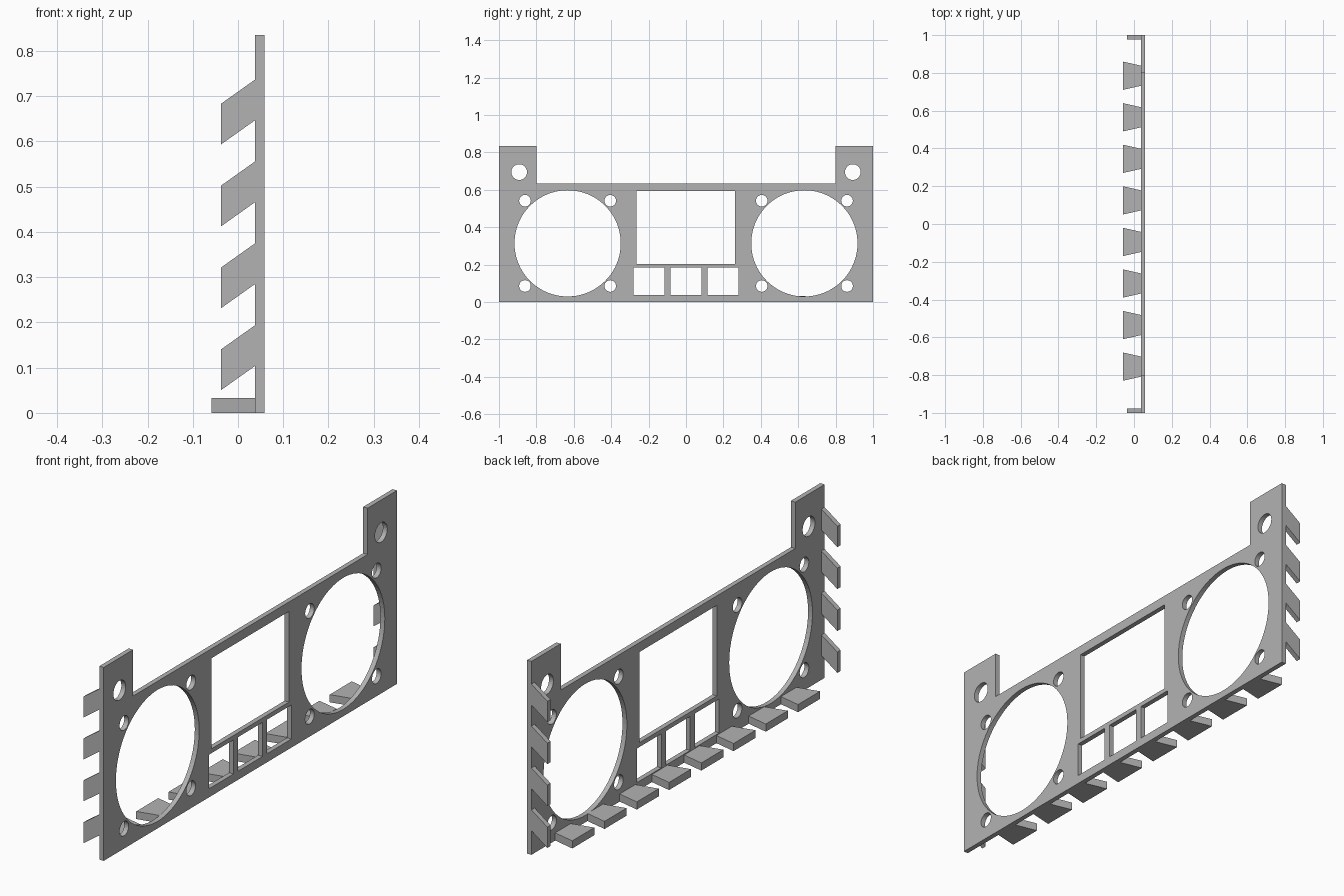
import bpy
import bmesh
from math import cos, sin, tau
from mathutils import Matrix

cube = bpy.data.objects.get("Cube")
if cube:
    bpy.data.objects.remove(cube)

grey = bpy.data.materials.new("plain grey")
grey.use_nodes = True
colour = (0.45, 0.45, 0.45, 1)
grey.diffuse_color = colour
grey.node_tree.nodes["Principled BSDF"].inputs["Base Color"].default_value = colour


def rect(left, right, low, high):
    return [(left, low), (right, low), (right, high), (left, high)]


def circle(cx, cy, r, sides):
    return [(cx + r * cos(tau * i / sides), cy + r * sin(tau * i / sides))
            for i in range(sides)]


def slab(name, loops, axis, start, end):
    """Extrude an outline with holes from start to end along x, y or z."""
    curve = bpy.data.curves.new(name, "CURVE")
    curve.dimensions = "2D"
    curve.fill_mode = "BOTH"
    curve.extrude = abs(end - start) / 2
    for loop in loops:
        spline = curve.splines.new("POLY")
        spline.points.add(len(loop) - 1)
        for point, (u, v) in zip(spline.points, loop):
            point.co = (u, v, 0, 1)
        spline.use_cyclic_u = True
        spline.use_smooth = False
    temp = bpy.data.objects.new(name + "_outline", curve)
    bpy.context.collection.objects.link(temp)
    graph = bpy.context.evaluated_depsgraph_get()
    mesh = bpy.data.meshes.new_from_object(temp.evaluated_get(graph))
    bpy.data.objects.remove(temp)

    # Turn the flat outline to its plane: (y, z), (x, z) or (x, y)
    turn = {"x": Matrix(((0, 0, 1), (1, 0, 0), (0, 1, 0))),
            "y": Matrix(((1, 0, 0), (0, 0, -1), (0, 1, 0))),
            "z": Matrix.Identity(3)}[axis].to_4x4()
    mesh.transform(turn)
    offset = [0, 0, 0]
    offset["xyz".index(axis)] = (start + end) / 2
    mesh.transform(Matrix.Translation(offset))

    bm = bmesh.new()
    bm.from_mesh(mesh)
    bmesh.ops.remove_doubles(bm, verts=bm.verts, dist=0.0001)
    bmesh.ops.recalc_face_normals(bm, faces=bm.faces)
    for face in bm.faces:
        face.smooth = False
    bm.to_mesh(mesh)
    bm.free()
    mesh.materials.clear()
    mesh.materials.append(grey)
    obj = bpy.data.objects.new(name, mesh)
    bpy.context.collection.objects.link(obj)
    return obj


BACK, FRONT = 0.038, 0.059
TOP, SHOULDER = 0.835, 0.635

# Panel outline with two raised ears
loops = [[(-1, 0), (1, 0), (1, TOP), (0.8, TOP), (0.8, SHOULDER),
          (-0.8, SHOULDER), (-0.8, TOP), (-1, TOP)]]

# Round openings with screw holes, and a mounting hole in each ear
for side in (-1, 1):
    middle = side * 0.633
    loops.append(circle(middle, 0.314, 0.284, 80))
    loops.append(circle(side * 0.892, 0.695, 0.042, 32))
    for dy in (-0.228, 0.228):
        for dz in (-0.228, 0.228):
            loops.append(circle(middle + dy, 0.314 + dz, 0.031, 32))

# Display window and the three small windows below it
loops.append(rect(-0.265, 0.263, 0.203, 0.594))
for centre in (-0.198, 0, 0.197):
    loops.append(rect(centre - 0.083, centre + 0.083, 0.037, 0.184))

slab("front_panel", loops, "x", BACK, FRONT)

# Flared tabs along the bottom edge
for i in range(8):
    y = -0.83 + 0.22 * i
    tab = [(-0.059, y), (BACK, y + 0.022), (BACK, y + 0.128), (-0.059, y + 0.15)]
    slab(f"bottom_tab_{i + 1}", [tab], "z", 0, 0.033)

# Slanted tabs down both side edges
for name, side in (("left", -1), ("right", 1)):
    for i in range(4):
        z = 0.05 + 0.181 * i
        tab = [(-0.038, z), (BACK, z + 0.054), (BACK, z + 0.144), (-0.038, z + 0.09)]
        slab(f"{name}_side_tab_{i + 1}", [tab], "y", side * 0.978, side)
